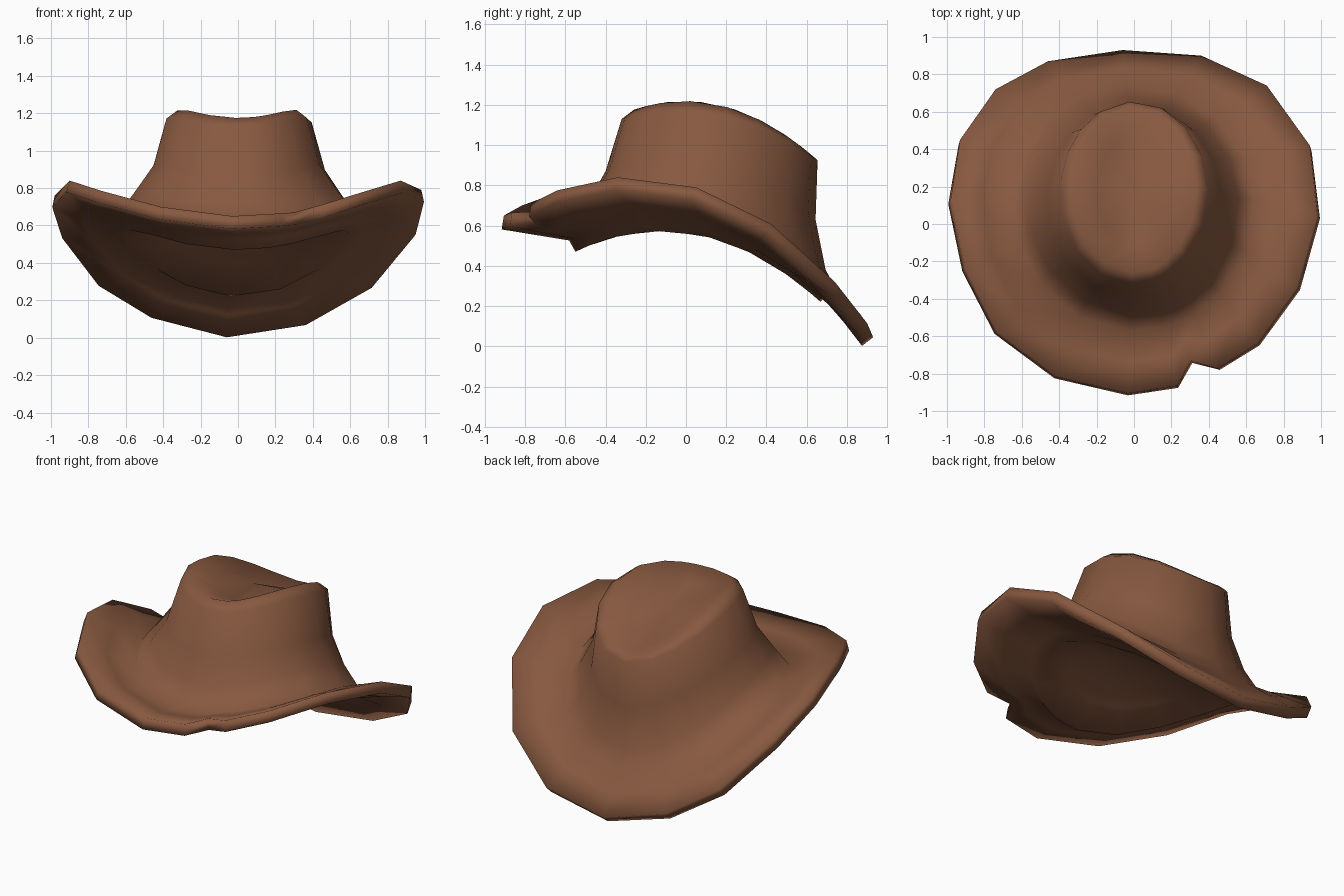
import bpy, bmesh
from math import atan2, cos, sin
from mathutils import Vector

cube = bpy.data.objects.get("Cube")
if cube:
    bpy.data.objects.remove(cube, do_unlink=True)

# Brown felt
felt = bpy.data.materials.new("brown_felt")
felt.use_nodes = True
color = (0.245, 0.1, 0.051, 1)
felt.diffuse_color = color
bsdf = felt.node_tree.nodes["Principled BSDF"]
bsdf.inputs["Base Color"].default_value = color
bsdf.inputs["Roughness"].default_value = 0.9

# Upper edge of the brim, with a small nick near the front
rim = [Vector(p) for p in (
    (-.98, .13, .76), (-.93, .45, .59), (-.74, .72, .33), (-.46, .87, .155),
    (-.06, .93, .045), (.36, .9, .115), (.71, .74, .32), (.94, .42, .61),
    (.98, .05, .79), (.87, -.34, .84), (.655, -.64, .775), (.445, -.77, .71),
    (.3, -.73, .67), (.23, -.865, .665), (-.03, -.905, .65), (-.415, -.815, .7),
    (-.73, -.58, .785), (-.9, -.24, .84))]
angles = [atan2(p.y, p.x) for p in rim]
n = len(rim)


def oval(rx, front, back, z_front, z_side, z_back):
    """Oval loop whose height bends from front through side to back."""
    mid, ry = (front + back) / 2, (back - front) / 2
    tilt, bend = (z_back - z_front) / 2, (z_back + z_front) / 2 - z_side
    return [Vector((rx * cos(a), mid + ry * sin(a),
                    z_side + tilt * sin(a) + bend * sin(a) ** 2)) for a in angles]


def underside(loop):
    """Loop moved through the thickness of the brim."""
    result = []
    for i, p in enumerate(loop):
        along = loop[(i + 1) % n] - loop[i - 1]
        normal = along.cross(rim[i] - crease[i]).normalized()
        if normal.z < 0:
            normal.negate()
        normal.x *= .6
        result.append(p - .07 * normal)
    return result


def lining(scale, rise):
    """Oval loop on the shallow dome that closes the hat from below."""
    loop = oval(.6 * scale, .06 - .61 * scale, .06 + .61 * scale, 0, 0, 0)
    for p in loop:
        p.z = .55 - .142 * p.y - .523 * p.y ** 2 + .05 * p.x ** 2 + rise
    return loop


crease = oval(.65, -.57, .745, .595, .65, .285)
brim_mid = [a.lerp(b, .5) for a, b in zip(crease, rim)]
loops = [
    oval(.20, -.12, .47, 1.12, 1.125, .95),     # dented top
    oval(.335, -.26, .625, 1.175, 1.195, .95),  # crown ridge
    oval(.395, -.32, .655, 1.13, 1.155, .925),  # shoulder
    oval(.465, -.4, .645, .87, .905, .63),      # waist
    oval(.56, -.485, .695, .72, .765, .38),     # flare
    crease, brim_mid, rim,                      # brim, upper face
    underside(rim), underside(brim_mid), underside(crease),
    lining(1, 0), lining(.7, .04), lining(.35, .08)]

# Skin all loops into one closed body
bm = bmesh.new()
rows = [[bm.verts.new(p) for p in loop] for loop in loops]
crown_centre = bm.verts.new((0, .17, 1.11))
lining_centre = bm.verts.new((0, .06, .63))
for i in range(n):
    j = (i + 1) % n
    bm.faces.new((crown_centre, rows[0][i], rows[0][j]))
    bm.faces.new((lining_centre, rows[-1][j], rows[-1][i]))
    for upper, lower in zip(rows, rows[1:]):
        bm.faces.new((upper[i], lower[i], lower[j], upper[j]))
bmesh.ops.recalc_face_normals(bm, faces=bm.faces)
mesh = bpy.data.meshes.new("hat")
bm.to_mesh(mesh)
bm.free()
mesh.materials.append(felt)
hat = bpy.data.objects.new("hat", mesh)
bpy.context.collection.objects.link(hat)

bpy.ops.object.select_all(action="DESELECT")
hat.select_set(True)
bpy.context.view_layer.objects.active = hat
bpy.ops.object.shade_smooth()
